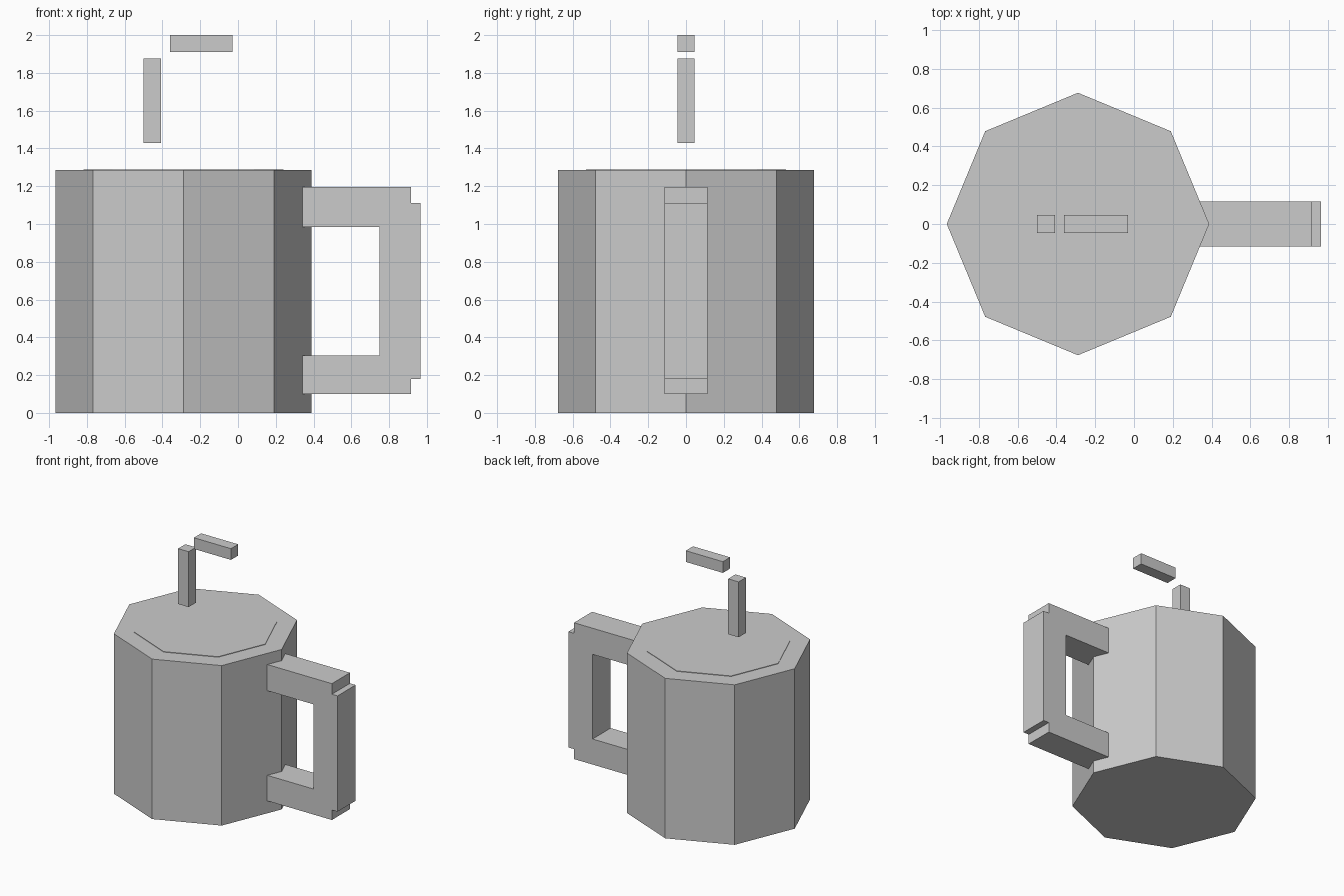
import bpy, bmesh, math
from mathutils import Vector

if "Cube" in bpy.data.objects:
    bpy.data.objects.remove(bpy.data.objects["Cube"])


def finish(name, bm):
    bmesh.ops.recalc_face_normals(bm, faces=bm.faces)
    mesh = bpy.data.meshes.new(name)
    bm.to_mesh(mesh)
    bm.free()
    obj = bpy.data.objects.new(name, mesh)
    bpy.context.collection.objects.link(obj)
    return obj


def box(name, x, y, z):
    """Box from (min, max) ranges on each axis."""
    bm = bmesh.new()
    bmesh.ops.create_cube(bm, size=1)
    for v in bm.verts:
        v.co = Vector([(a + b) / 2 + c * (b - a) for c, (a, b) in zip(v.co, (x, y, z))])
    return finish(name, bm)


# Eight-sided cup, filled to the brim with a very slightly raised surface
CUP_X, CUP_R, CUP_H, FILL_R = -0.289, 0.677, 1.285, 0.53
bm = bmesh.new()
bmesh.ops.create_circle(bm, cap_ends=True, segments=8, radius=CUP_R)
bmesh.ops.translate(bm, verts=bm.verts, vec=(CUP_X, 0, 0))
ext = bmesh.ops.extrude_face_region(bm, geom=bm.faces[:])
bmesh.ops.translate(bm, verts=[v for v in ext["geom"] if isinstance(v, bmesh.types.BMVert)],
                    vec=(0, 0, CUP_H))
top = next(f for f in ext["geom"] if isinstance(f, bmesh.types.BMFace))
bmesh.ops.inset_region(bm, faces=[top], use_even_offset=True,
                       thickness=(CUP_R - FILL_R) * math.cos(math.pi / 8))
rise = bmesh.ops.extrude_face_region(bm, geom=[top])
bmesh.ops.translate(bm, verts=[v for v in rise["geom"] if isinstance(v, bmesh.types.BMVert)],
                    vec=(0, 0, 0.004))
bmesh.ops.delete(bm, geom=[top], context="FACES_ONLY")
finish("mug_body", bm)

# Handle: two arms set into the cup and an upright grip
HY = (-0.115, 0.115)
for name, z in (("handle_top", (0.985, 1.195)), ("handle_bottom", (0.10, 0.305))):
    box(name, (0.30, 0.915), HY, z)
box("handle_grip", (0.75, 0.965), HY, (0.18, 1.11))

# Steam blocks floating above the cup
SY = (-0.046, 0.046)
box("steam_upright", (-0.5, -0.407), SY, (1.43, 1.875))
box("steam_level", (-0.36, -0.03), SY, (1.91, 2.0))
